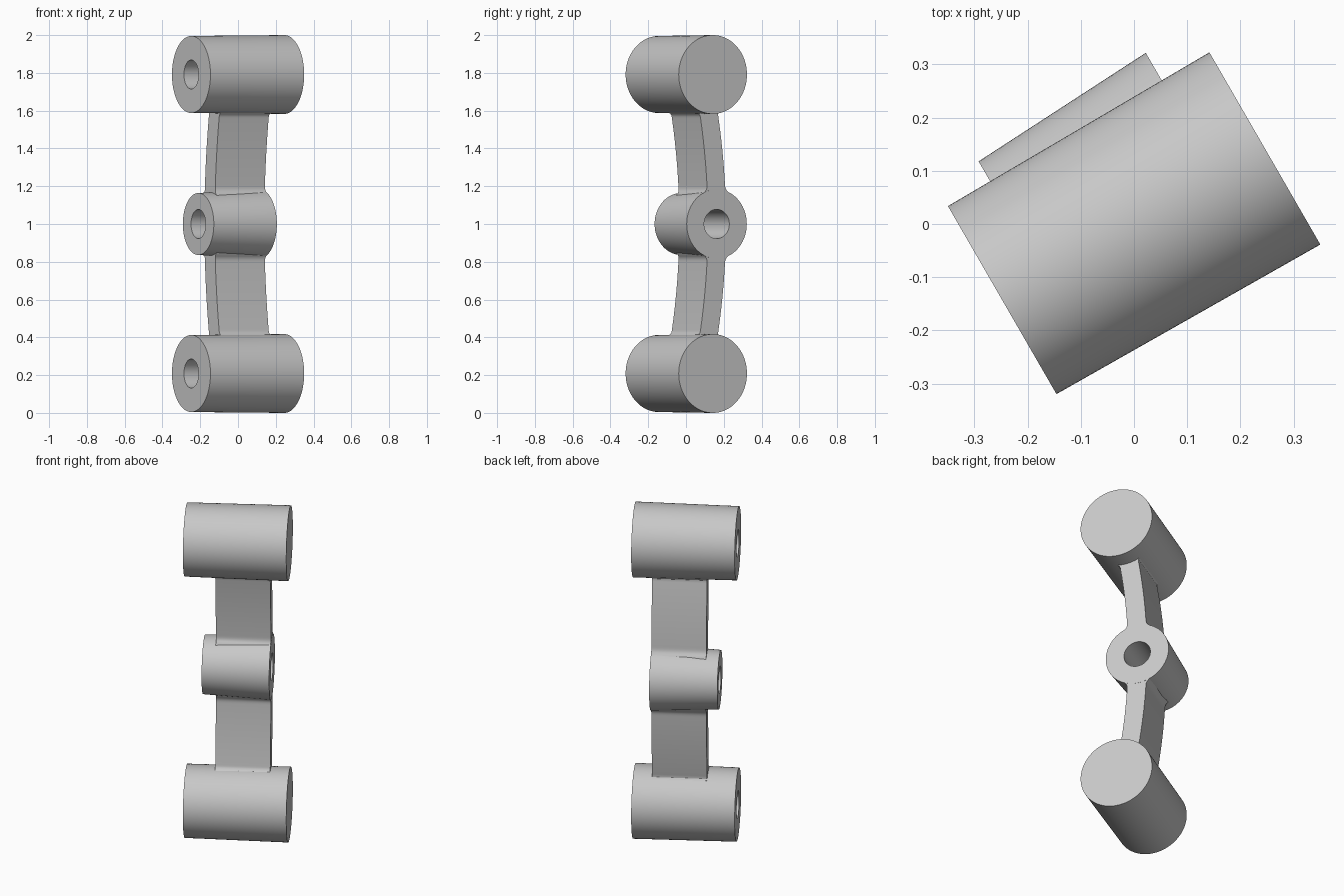
import bpy, bmesh, math

if "Cube" in bpy.data.objects:
    bpy.data.objects.remove(bpy.data.objects["Cube"], do_unlink=True)

grey = bpy.data.materials.new("plain_grey")
grey.use_nodes = True
colour = (0.58, 0.58, 0.58, 1)
grey.diffuse_color = colour
grey.node_tree.nodes["Principled BSDF"].inputs["Base Color"].default_value = colour

TURN = math.radians(30)     # the pin axes lie 30 degrees off x
SEGMENTS = 96
HOLE = 0.077
BOSS_V = 0.084
END_Z = 0.7915              # end cylinder distance from the middle
HALF_ARM = 0.055


def finish(name, bm):
    bmesh.ops.recalc_face_normals(bm, faces=bm.faces)
    mesh = bpy.data.meshes.new(name)
    bm.to_mesh(mesh)
    bm.free()
    mesh.materials.append(grey)
    obj = bpy.data.objects.new(name, mesh)
    bpy.context.collection.objects.link(obj)
    obj.rotation_euler.z = TURN
    bpy.ops.object.select_all(action="DESELECT")
    obj.select_set(True)
    bpy.context.view_layer.objects.active = obj
    bpy.ops.object.shade_smooth_by_angle(angle=math.radians(30))


def lathe(name, profile, v, z, closed):
    """Spin (u, radius) points about the pin axis."""
    bm = bmesh.new()
    rings = []
    for u, r in profile:
        angles = [math.tau * i / SEGMENTS for i in range(SEGMENTS)]
        rings.append([bm.verts.new((u, v + r * math.cos(a), z + r * math.sin(a))) for a in angles])
    pairs = list(zip(rings, rings[1:]))
    if closed:
        pairs.append((rings[-1], rings[0]))
    else:
        bm.faces.new(rings[0])
        bm.faces.new(rings[-1])
    for a, b in pairs:
        for i in range(SEGMENTS):
            j = (i + 1) % SEGMENTS
            bm.faces.new((a[i], a[j], b[j], b[i]))
    finish(name, bm)


def boss_radius(u):
    return 0.164 + (u + 0.194) / 0.374 * 0.0195


def end_radius(u):
    return 0.204 + (u + 0.286) / 0.57 * 0.0045


def flare(offset, radius, fillet, dist):
    """Extra arm thickness where it blends into a cylinder."""
    centre = math.sqrt((radius + fillet) ** 2 - (offset + fillet) ** 2)
    t = max(dist, centre * radius / (radius + fillet))
    if t >= centre:
        return 0
    return fillet - math.sqrt(max(0, fillet ** 2 - (centre - t) ** 2))


def arm_edge(u, d, side):
    v = 0.086 - 0.145 * d * d + side * HALF_ARM
    extra = flare(side * (v - BOSS_V), boss_radius(u), 0.04, d)
    extra += flare(side * v, end_radius(u), 0.02, END_Z - d)
    return v + side * extra


def arm(name, direction, steps=64):
    """Bowed arm with filleted ends, from the boss to an end cylinder."""
    bm = bmesh.new()
    corners = [(-0.124, -1), (0.179, -1), (0.179, 1), (-0.124, 1)]
    rings = []
    for k in range(steps + 1):
        d = 0.12 + 0.54 * k / steps
        rings.append([bm.verts.new((u, arm_edge(u, d, s), 1 + direction * d)) for u, s in corners])
    for a, b in zip(rings, rings[1:]):
        for i in range(4):
            j = (i + 1) % 4
            bm.faces.new((a[i], a[j], b[j], b[i]))
    bm.faces.new(rings[0])
    bm.faces.new(rings[-1])
    finish(name, bm)


# Middle boss, bored through
lathe("middle_boss",
      [(-0.194, HOLE), (-0.194, boss_radius(-0.194)), (0.18, boss_radius(0.18)), (0.18, HOLE)],
      BOSS_V, 1, True)

# End cylinders with blind holes, and the arms that carry them
for label, direction in (("upper", 1), ("lower", -1)):
    lathe(label + "_cylinder",
          [(0.12, HOLE), (-0.286, HOLE), (-0.286, end_radius(-0.286)), (0.284, end_radius(0.284))],
          0, 1 + direction * END_Z, False)
    arm(label + "_arm", direction)
